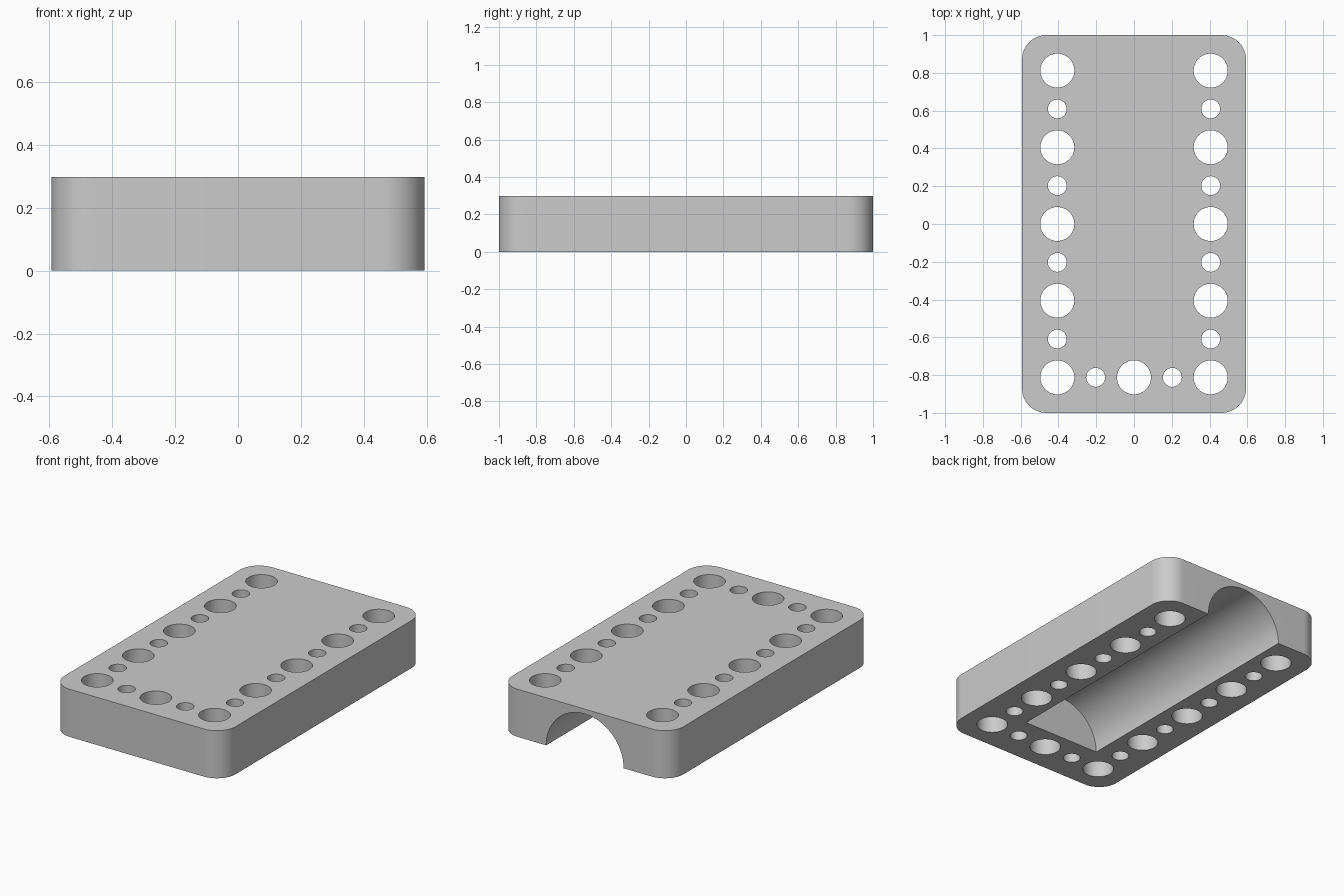
import bpy
import bmesh
from math import sin, cos, pi

if "Cube" in bpy.data.objects:
    bpy.data.objects.remove(bpy.data.objects["Cube"])

HALF_X, HALF_Y, HEIGHT, CORNER = 0.593, 1.0, 0.298, 0.13
PITCH = 0.203
BIG, SMALL = 0.09, 0.05
GROOVE_R, GROOVE_FRONT = 0.268, -0.665


def arc(cx, cy, r, start, end, steps):
    angles = [start + (end - start) * i / steps for i in range(steps + 1)]
    return [(cx + r * cos(a), cy + r * sin(a)) for a in angles]


def extrude(bm, points, offset):
    """Face through the 3D points, pulled along offset into a closed solid."""
    face = bm.faces.new([bm.verts.new(p) for p in points])
    out = bmesh.ops.extrude_face_region(bm, geom=[face])
    verts = [g for g in out["geom"] if isinstance(g, bmesh.types.BMVert)]
    bmesh.ops.translate(bm, verts=verts, vec=offset)


def make_object(name, bm):
    bmesh.ops.recalc_face_normals(bm, faces=bm.faces)
    mesh = bpy.data.meshes.new(name)
    bm.to_mesh(mesh)
    bm.free()
    obj = bpy.data.objects.new(name, mesh)
    bpy.context.collection.objects.link(obj)
    return obj


# Rounded block
outline = []
for i, (sx, sy) in enumerate([(1, 1), (-1, 1), (-1, -1), (1, -1)]):
    outline += arc(sx * (HALF_X - CORNER), sy * (HALF_Y - CORNER), CORNER,
                   i * pi / 2, (i + 1) * pi / 2, 16)
bm = bmesh.new()
extrude(bm, [(x, y, 0) for x, y in outline], (0, 0, HEIGHT))
block = make_object("drilled_block", bm)

# Hole pattern: two long rows and one front row, alternating big and small
holes = [(sx * 2, j) for sx in (-1, 1) for j in range(-4, 5)]
holes += [(i, -4) for i in (-1, 0, 1)]
bm = bmesh.new()
for i, j in holes:
    r = SMALL if (i + j) % 2 else BIG
    ring = arc(i * PITCH, j * PITCH, r, 0, 2 * pi, 48)[:-1]
    extrude(bm, [(x, y, -0.1) for x, y in ring], (0, 0, HEIGHT + 0.2))
hole_cutter = make_object("hole_cutter", bm)

# Half-round groove underneath, open at the back
bm = bmesh.new()
section = arc(0, 0, GROOVE_R, 0, pi, 64)
section += [(-GROOVE_R, -0.1), (GROOVE_R, -0.1)]
extrude(bm, [(x, GROOVE_FRONT, z) for x, z in section],
        (0, HALF_Y + 0.1 - GROOVE_FRONT, 0))
groove_cutter = make_object("groove_cutter", bm)

# Cut the block, then drop the cutters
bpy.context.view_layer.objects.active = block
for cutter in (hole_cutter, groove_cutter):
    cutter.hide_render = True
    mod = block.modifiers.new(cutter.name, "BOOLEAN")
    mod.operation = "DIFFERENCE"
    mod.solver = "EXACT"
    mod.object = cutter
    bpy.ops.object.modifier_apply(modifier=mod.name)
    bpy.data.objects.remove(cutter)

# Single grey finish
grey = bpy.data.materials.new("plain_grey")
grey.use_nodes = True
colour = (0.6, 0.6, 0.6, 1)
grey.diffuse_color = colour
grey.node_tree.nodes["Principled BSDF"].inputs["Base Color"].default_value = colour
block.data.materials.clear()
block.data.materials.append(grey)

bpy.ops.object.select_all(action="DESELECT")
block.select_set(True)
bpy.ops.object.shade_smooth_by_angle(angle=pi / 6)
